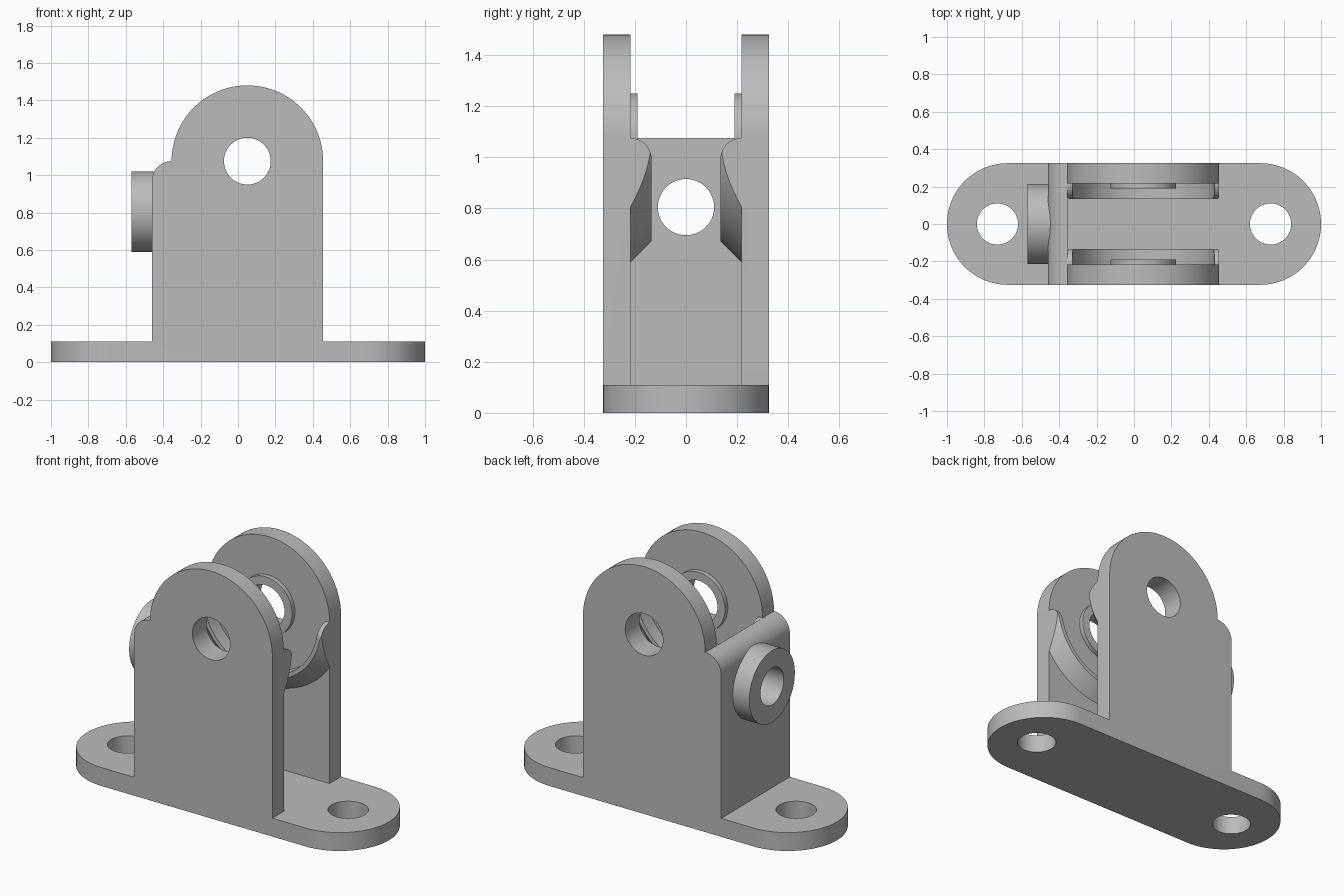
import bpy, bmesh
from math import sin, cos, pi, radians

if "Cube" in bpy.data.objects:
    bpy.data.objects.remove(bpy.data.objects["Cube"], do_unlink=True)

GREY = (0.5, 0.5, 0.5, 1)
grey = bpy.data.materials.new("plain grey")
grey.use_nodes = True
grey.diffuse_color = GREY
grey.node_tree.nodes["Principled BSDF"].inputs["Base Color"].default_value = GREY


def arc(u, v, r, a0, a1, n=48):
    """Points along an arc, angles in degrees."""
    angles = [radians(a0 + (a1 - a0) * i / n) for i in range(n + 1)]
    return [(u + r * cos(a), v + r * sin(a)) for a in angles]


def circle(u, v, r):
    return arc(u, v, r, 0, 360, 96)[:-1]


def loft(name, axis, lo, hi, start, end=None):
    """Solid between two matching outlines placed at lo and hi on an axis."""
    place = {"x": lambda t, u, v: (t, u, v),
             "y": lambda t, u, v: (u, t, v),
             "z": lambda t, u, v: (u, v, t)}[axis]
    bm = bmesh.new()
    a = [bm.verts.new(place(lo, *p)) for p in start]
    b = [bm.verts.new(place(hi, *p)) for p in (end or start)]
    bm.faces.new(a)
    bm.faces.new(b)
    for i in range(len(a)):
        bm.faces.new((a[i - 1], a[i], b[i], b[i - 1]))
    bmesh.ops.recalc_face_normals(bm, faces=bm.faces)
    mesh = bpy.data.meshes.new(name)
    bm.to_mesh(mesh)
    bm.free()
    mesh.materials.append(grey)
    obj = bpy.data.objects.new(name, mesh)
    bpy.context.collection.objects.link(obj)
    return obj


def combine(obj, other, operation):
    """Apply a boolean and discard the second solid."""
    mod = obj.modifiers.new(operation, "BOOLEAN")
    mod.operation, mod.solver, mod.object = operation, "EXACT", other
    bpy.context.view_layer.objects.active = obj
    bpy.ops.object.modifier_apply(modifier=mod.name)
    bpy.data.objects.remove(other, do_unlink=True)


PIVOT = (0.05, 1.075)
HALF = 0.325      # half of the overall depth
INNER = 0.217     # inside face of each cheek
WALL = -0.355     # inside face of the end wall
EDGE = 0.455      # open edge of the cheeks

# Rounded footprint trimmed by the tower and base silhouette
footprint = arc(1 - HALF, 0, HALF, -90, 90) + arc(HALF - 1, 0, HALF, 90, 270)
bracket = loft("clevis_bracket", "z", -0.1, 2, footprint)
silhouette = ([(-1.1, 0), (1.1, 0), (1.1, 0.11), (EDGE, 0.11)]
              + arc(*PIVOT, 0.405, 0, 180, 64)
              + arc(WALL, 0.97, 0.105, 90, 180, 20)[1:]
              + [(-0.46, 0.11), (-1.1, 0.11)])
combine(bracket, loft("silhouette", "y", -0.4, 0.4, silhouette), "INTERSECT")

# Channel between the two cheeks
channel = [(WALL, -INNER), (0.6, -INNER), (0.6, INNER), (WALL, INNER)]
combine(bracket, loft("channel", "z", 0.11, 2, channel), "DIFFERENCE")

# Round boss on the end wall
combine(bracket, loft("end_boss", "x", -0.57, -0.41, circle(0, 0.805, 0.215)), "UNION")

for side in (1, -1):
    # Raised washer around the pivot hole
    washer = loft("pivot_washer", "y", side * 0.19, side * 0.25, circle(*PIVOT, 0.175))
    combine(bracket, washer, "UNION")

    # Conical guard lip under the pivot, with rounded upper ends
    lip = loft("guard_lip", "y", side * 0.135, side * 0.235,
               circle(*PIVOT, 0.404), circle(*PIVOT, 0.504))
    corner = arc(INNER, 0.993, 0.082, 176, 90, 16)
    outline = [(0.235, 0.4), (0.1, 0.4), (0.1, 0.95)] + corner + [(0.235, 1.075)]
    outline = [(side * y, z) for y, z in outline]
    combine(lip, loft("lip_trim", "x", WALL - 0.005, EDGE, outline), "INTERSECT")
    # The bore stops at the cheek's inside face
    combine(lip, loft("lip_bore", "y", side * 0.1, side * INNER, circle(*PIVOT, 0.38)), "DIFFERENCE")
    combine(bracket, lip, "UNION")

# Pivot, end wall and mounting holes
combine(bracket, loft("pivot_hole", "y", -0.5, 0.5, circle(*PIVOT, 0.125)), "DIFFERENCE")
combine(bracket, loft("wall_hole", "x", -0.7, -0.2, circle(0, 0.805, 0.11)), "DIFFERENCE")
for x in (-0.73, 0.73):
    combine(bracket, loft("mounting_hole", "z", -0.2, 0.3, circle(x, 0, 0.11)), "DIFFERENCE")

# Smooth curved walls, crisp edges
bpy.ops.object.select_all(action="DESELECT")
bracket.select_set(True)
bpy.context.view_layer.objects.active = bracket
bpy.ops.object.shade_smooth_by_angle(angle=radians(25))
